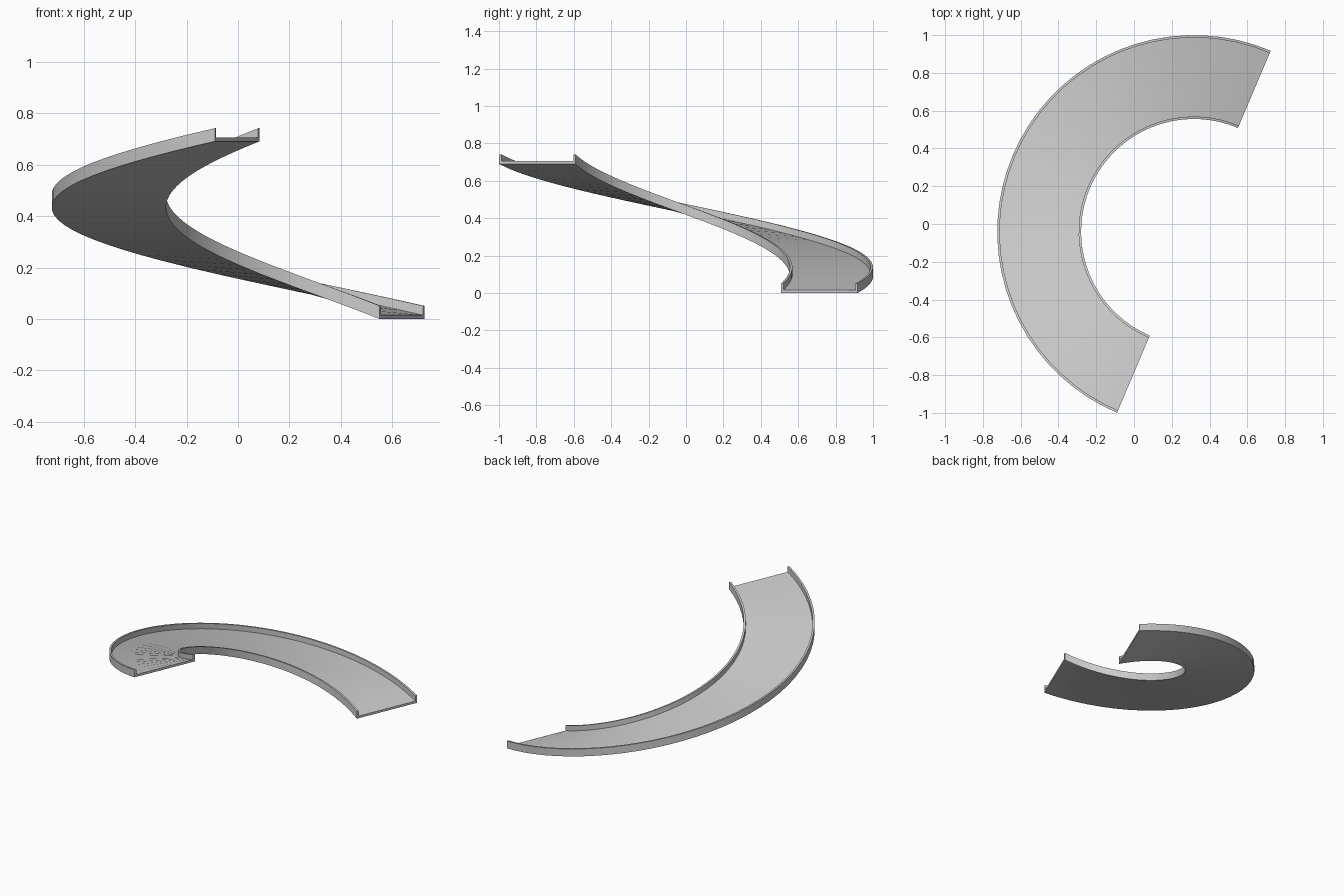
import bpy, bmesh, math
from mathutils import Vector

if "Cube" in bpy.data.objects:
    bpy.data.objects.remove(bpy.data.objects["Cube"], do_unlink=True)

CENTRE = Vector((0.317, -0.041, 0))
START, SWEEP, RISE, STEPS = math.radians(67), math.pi, 0.69, 36
INNER, OUTER, WALL = 0.597, 1.041, 0.013
FLOOR_H, WALL_H = 0.015, 0.051

grey = bpy.data.materials.new("light grey")
grey.use_nodes = True
grey.diffuse_color = (0.6, 0.6, 0.6, 1)
grey.node_tree.nodes["Principled BSDF"].inputs["Base Color"].default_value = grey.diffuse_color


def helical_strip(name, r0, r1, height):
    """Sweep a rectangular section along the rising half turn."""
    bm = bmesh.new()
    section = [(r0, 0), (r1, 0), (r1, height), (r0, height)]
    rings = []
    for i in range(STEPS + 1):
        t = i / STEPS
        a = START + SWEEP * t
        rings.append([bm.verts.new(CENTRE + Vector((r * math.cos(a), r * math.sin(a), z + RISE * t)))
                      for r, z in section])
    for a, b in zip(rings, rings[1:]):
        for k in range(4):
            n = (k + 1) % 4
            bm.faces.new((a[k], a[n], b[n], b[k]))
    bm.faces.new(rings[0])
    bm.faces.new(rings[-1])
    bmesh.ops.recalc_face_normals(bm, faces=bm.faces)
    mesh = bpy.data.meshes.new(name)
    bm.to_mesh(mesh)
    bm.free()
    mesh.materials.append(grey)
    obj = bpy.data.objects.new(name, mesh)
    bpy.context.collection.objects.link(obj)
    bpy.ops.object.select_all(action='DESELECT')
    obj.select_set(True)
    bpy.context.view_layer.objects.active = obj
    bpy.ops.object.shade_smooth_by_angle(angle=math.radians(30))


# Ramp floor with a low kerb wall on each side
helical_strip("ramp_floor", INNER + WALL, OUTER - WALL, FLOOR_H)
helical_strip("inner_wall", INNER, INNER + WALL, WALL_H)
helical_strip("outer_wall", OUTER - WALL, OUTER, WALL_H)
